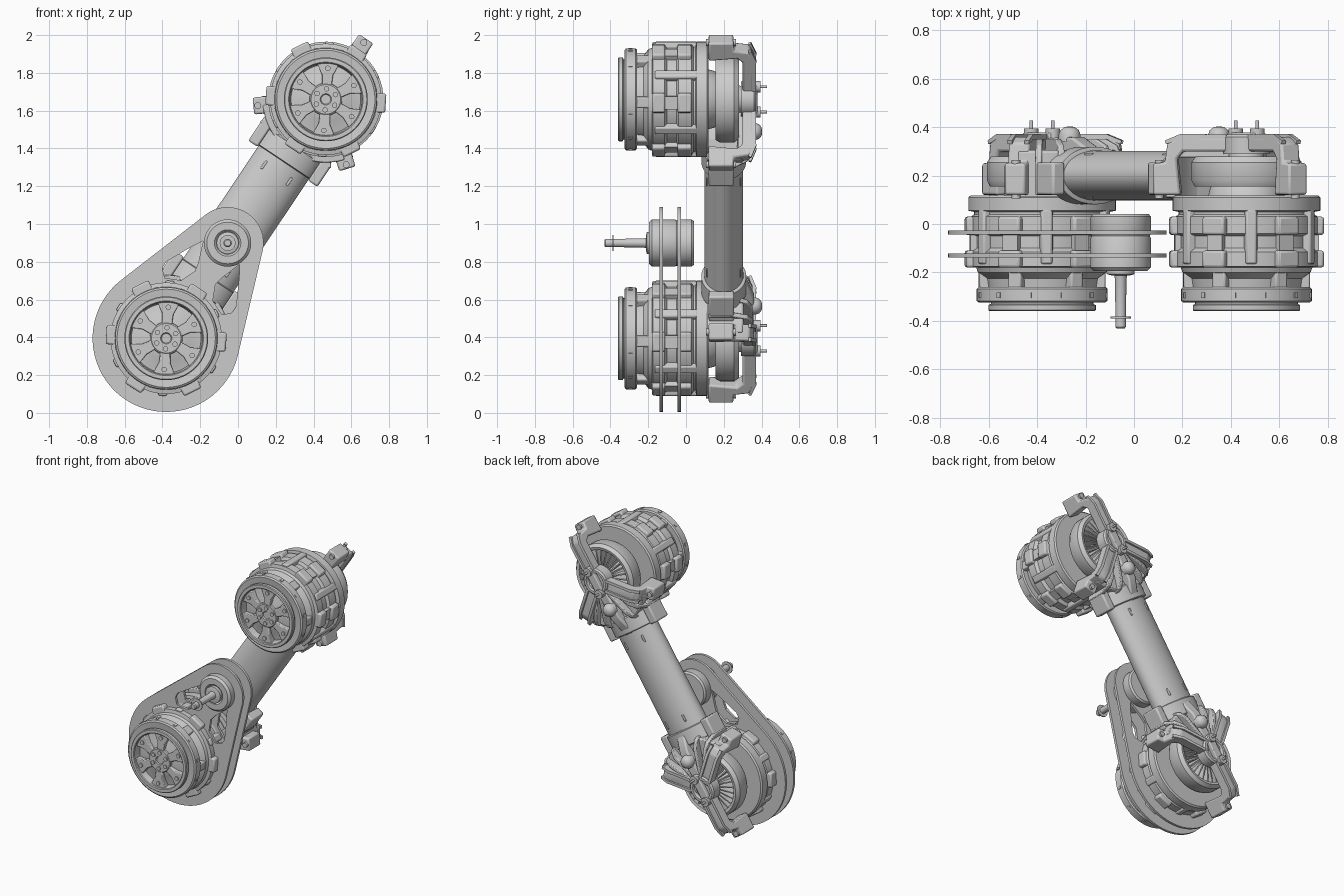
import bpy, bmesh
from math import sin, cos, pi, radians, acos
from mathutils import Matrix, Vector

if "Cube" in bpy.data.objects:
    bpy.data.objects.remove(bpy.data.objects["Cube"])

TILT = radians(33.74)                 # lean of the arm from vertical
LOW, HIGH, REACH = (-0.38, 0.395), (0.465, 1.66), 1.521


def frame(c, a):                      # local +z points along angle a in the xz plane
    return Matrix.Translation((c[0], 0, c[1])) @ Matrix.Rotation(a, 4, 'Y')


def spin(m, deg):
    return m @ Matrix.Rotation(radians(deg), 4, 'Y')


def finish(name, bm, m, bevel=0):
    bmesh.ops.remove_doubles(bm, verts=bm.verts, dist=1e-5)
    bmesh.ops.recalc_face_normals(bm, faces=bm.faces)
    me = bpy.data.meshes.new(name)
    bm.to_mesh(me)
    bm.free()
    ob = bpy.data.objects.new(name, me)
    ob.matrix_world = m
    bpy.context.collection.objects.link(ob)
    if bevel:
        b = ob.modifiers.new("bevel", 'BEVEL')
        b.width, b.segments = bevel, 2
    return ob


def lathe(name, m, prof, closed=False, seg=64):
    """Turn (radius, y) points around the local y axis."""
    bm = bmesh.new()
    rings = [[bm.verts.new((r * sin(2*pi*i/seg), y, r * cos(2*pi*i/seg)))
              for i in range(seg)] for r, y in prof]
    pairs = list(zip(rings, rings[1:])) + ([(rings[-1], rings[0])] if closed else [])
    for a, b in pairs:
        for i in range(seg):
            j = (i + 1) % seg
            bm.faces.new((a[i], a[j], b[j], b[i]))
    if not closed:
        for ring in (rings[0], rings[-1]):
            bm.faces.new(ring)
    return finish(name, bm, m)


def rod(name, m, r, y0, y1, x=0, z=0, seg=16):
    return lathe(name, m @ Matrix.Translation((x, 0, z)), [(r, y0), (r, y1)], seg=seg)


def prism(name, m, loops, lo, hi, axis='y', bevel=0):
    """Extrude outlines: (x, z) along y, or (z, y) along x. Extra loops are holes."""
    bm = bmesh.new()
    put = (lambda p: (p[0], lo, p[1])) if axis == 'y' else (lambda p: (lo, p[1], p[0]))
    edges = []
    for pts in loops:
        vs = [bm.verts.new(put(p)) for p in pts]
        if len(loops) == 1:
            bm.faces.new(vs)
        else:
            edges += [bm.edges.new((vs[i], vs[i-1])) for i in range(len(vs))]
    if edges:
        bmesh.ops.triangle_fill(bm, use_beauty=True, edges=edges)
    out = bmesh.ops.extrude_face_region(bm, geom=bm.faces[:])
    d = Vector((0, hi-lo, 0)) if axis == 'y' else Vector((hi-lo, 0, 0))
    bmesh.ops.translate(bm, vec=d, verts=[v for v in out['geom'] if isinstance(v, bmesh.types.BMVert)])
    return finish(name, bm, m, bevel)


def sector(r0, r1, a0, a1, n=16):
    t = [radians(a0 + (a1-a0)*i/n) for i in range(n+1)]
    return [(r1*sin(a), r1*cos(a)) for a in t] + [(r0*sin(a), r0*cos(a)) for a in reversed(t)]


def motor(tag, m):
    # turned housing: front ring, tapered neck, two ridges, rear flange
    lathe(tag + "_motor_housing", m, [
        (.19, -.27), (.225, -.26), (.23, -.225), (.265, -.20), (.272, -.18), (.295, -.175),
        (.295, -.115), (.275, -.10), (.275, -.05), (.295, -.04), (.295, .03), (.28, .04),
        (.28, .05), (.305, .055), (.305, .11), (.295, .118), (.16, .118)])
    lathe(tag + "_front_ring", m, [(.205, -.318), (.26, -.325), (.27, -.318), (.27, -.268),
                                   (.262, -.26), (.205, -.26)], True)
    lathe(tag + "_wheel_rim", m, [(.192, -.355), (.197, -.36), (.217, -.36), (.222, -.355),
                                  (.222, -.335), (.212, -.33), (.212, -.28), (.18, -.28)], True)
    lathe(tag + "_wheel_dish", m, [(.20, -.28), (.195, -.305), (.12, -.318), (.09, -.33), (.06, -.33)])
    lathe(tag + "_wheel_hub", m, [(.09, -.31), (.085, -.342), (.078, -.347), (.03, -.347), (.025, -.34)])
    for k in range(6):
        s = spin(m, 30 + 60*k)
        prism(tag + "_wheel_spoke", s, [[(-.026, .07), (.026, .07), (.03, .13), (.062, .196),
                                        (-.062, .196), (-.03, .13)]], -.345, -.29, bevel=.005)
        rod(tag + "_spoke_bolt", s, .014, -.353, -.33, z=.165)
        rod(tag + "_hub_bolt", s, .014, -.355, -.33, z=.056)
        # waisted clamp block on the housing side, with smaller ribs between
        b = spin(m, 60*k)
        prism(tag + "_side_block_front", b, [[(-.055, .26), (-.05, .318), (.05, .318), (.055, .26)]],
              -.18, -.11, bevel=.01)
        prism(tag + "_side_block_rear", b, [[(-.055, .26), (-.05, .318), (.05, .318), (.055, .26)]],
              -.045, .03, bevel=.01)
        prism(tag + "_side_block_waist", b, [[(-.035, .26), (-.035, .298), (.035, .298), (.035, .26)]],
              -.115, -.04)
        prism(tag + "_side_rib", s, [[(-.03, .26), (-.022, .305), (.022, .305), (.03, .26)]],
              -.165, .06, bevel=.008)
        prism(tag + "_neck_rib", b, [[(-.03, .2), (-.03, .262), (.03, .262), (.03, .2)]],
              -.27, -.17, bevel=.008)
    for k in range(12):
        prism(tag + "_ring_stud", spin(m, 15 + 30*k),
              [[(-.009, .26), (-.009, .275), (.009, .275), (.009, .26)]], -.305, -.283)

    # finned rotor at the back
    lathe(tag + "_rotor_core", m, [(.16, .11), (.15, .15), (.11, .20), (.075, .25), (.07, .31)])
    lathe(tag + "_rotor_ring", m, [(.20, .16), (.215, .155), (.228, .18), (.228, .255),
                                   (.21, .28), (.19, .275), (.195, .20)], True)
    for k in range(28):
        prism(tag + "_rotor_fin", spin(m, k*360/28),
              [[(.07, .22), (.07, .28), (.2, .262), (.2, .17)]], -.004, .004, 'x')

    # three-armed rear cage with end lugs
    arm = [(.04, .355), (.28, .36), (.325, .335), (.335, .255), (.385, .25), (.385, .12),
           (.27, .12), (.27, .12 - .02), (.285, .27), (.26, .30), (.04, .30)]
    arm = [p for p in arm if p != (.27, .12 - .02)]
    for a in (0, 129, -129):
        s = spin(m, a)
        prism(tag + "_cage_arm", s, [arm], -.045, .045, 'x', .01)
        for x in (-.037, .037):
            prism(tag + "_cage_arm_rail", s, [[(.08, .35), (.08, .37), (.27, .372), (.335, .345),
                                             (.33, .33), (.27, .35)]], x-.01, x+.01, 'x')
        rod(tag + "_lug_bolt", s, .018, .105, .265, z=.362)

    # ribbed fan joining the cage to the tube
    prism(tag + "_fan_web", m, [sector(.07, .33, 129, 231)], .275, .305, bevel=.006)
    prism(tag + "_fan_wall", m, [sector(.295, .335, 129, 231)], .11, .30, bevel=.006)
    for a in (-36, -20, 20, 36):
        prism(tag + "_fan_rib", spin(m, 180 + a), [[(.07, .28), (.07, .352), (.28, .352), (.33, .325),
                                                 (.365, .25), (.365, .12), (.31, .12), (.31, .28)]],
              -.013, .013, 'x', .005)
    prism(tag + "_fan_spine", m, [[(-.07, .28), (-.07, .355), (-.27, .36), (-.34, .33), (-.41, .30),
                                   (-.41, .27), (-.3, .27)]], -.035, .035, 'x', .01)
    # collar round the tube end, with a split flange each side
    collar = m @ Matrix.Translation((0, .2, -.35)) @ Matrix.Diagonal((1, .66, 1, 1)) @ Matrix.Rotation(pi/2, 4, 'X')
    lathe(tag + "_tube_collar", collar, [(.165, -.05), (.18, -.045), (.18, .05), (.165, .06)])
    for x in (-.19, .19):
        prism(tag + "_collar_flange", m @ Matrix.Translation((x, 0, 0)),
              [[(-.03, -.41), (.03, -.41), (.03, -.28), (-.03, -.25)]], .12, .255, bevel=.01)

    # connector hub, pins and cap
    lathe(tag + "_connector_hub", m, [(.095, .29), (.095, .36), (.085, .37), (.068, .37), (.062, .35)])
    prism(tag + "_connector_block", m, [[(-.03, -.1), (.03, -.1), (.03, .1), (-.03, .1)]],
          .34, .378, bevel=.006)
    for z in (-.08, .08):
        rod(tag + "_connector_socket", m, .03, .35, .395, z=z)
        rod(tag + "_connector_pin", m, .008, .38, .428, z=z)
    lathe(tag + "_cable_cap", m @ Matrix.Translation((0, 0, -.205)),
          [(.045, .34), (.045, .37), (.038, .388), (.022, .4), (.008, .403)], seg=24)


upper, lower = frame(HIGH, TILT), frame(LOW, TILT + pi)
motor("upper", upper)
motor("lower", lower)

# oval tube between the motors, with screws near both ends
tube = upper @ Matrix.Translation((0, .2, -REACH/2)) @ Matrix.Diagonal((1, .64, 1, 1)) @ Matrix.Rotation(pi/2, 4, 'X')
h = REACH/2 - .29
lathe("arm_tube", tube, [(.14, -h), (.16, -h), (.16, h), (.14, h)])
for m in (upper, lower):
    for x in (-.08, .08):
        prism("tube_slot_key", m @ Matrix.Translation((x, 0, -.47)),
              [[(-.008, -.025), (.008, -.025), (.008, .025), (-.008, .025)]], .108, .292, bevel=.004)

# twin link plates: two tangent circles with windows beside the central web
link = frame(LOW, radians(32.8))
D, R1, R2 = .60, .39, .19
t = acos((R1 - R2) / D)
n = 40
outline = [(R2*sin(-t + 2*t*i/n), D + R2*cos(-t + 2*t*i/n)) for i in range(n+1)]
outline += [(R1*sin(t + (2*pi-2*t)*i/n), R1*cos(t + (2*pi-2*t)*i/n)) for i in range(n+1)]
window = [(.115, .54), (.15, .48), (.22, .34), (.218, .30), (.18, .265), (.10, .30), (.065, .38), (.075, .43)]
for y in (-.13, -.035):
    prism("link_plate", link, [outline, window, [(-x, z) for x, z in window]], y-.009, y+.009)

# idler pulley, its axle and washers
hub = link @ Matrix.Translation((0, 0, D))
lathe("idler_pulley", hub, [(.06, -.185), (.07, -.195), (.11, -.195), (.125, -.18), (.125, -.06),
                            (.12, -.05), (.125, -.04), (.125, .03), (.115, .042), (.03, .042)])
lathe("axle_washer", hub, [(.058, -.18), (.058, -.207), (.04, -.212)], seg=32)
lathe("axle", hub, [(.03, -.2), (.024, -.225), (.022, -.36), (.022, -.425), (.016, -.432)], seg=24)
lathe("axle_clip", hub, [(.042, -.383), (.042, -.39)], seg=32)

# smooth shading with crisp edges
for ob in bpy.context.collection.objects:
    ob.select_set(True)
    bpy.context.view_layer.objects.active = ob
bpy.ops.object.shade_smooth_by_angle(angle=radians(32))
